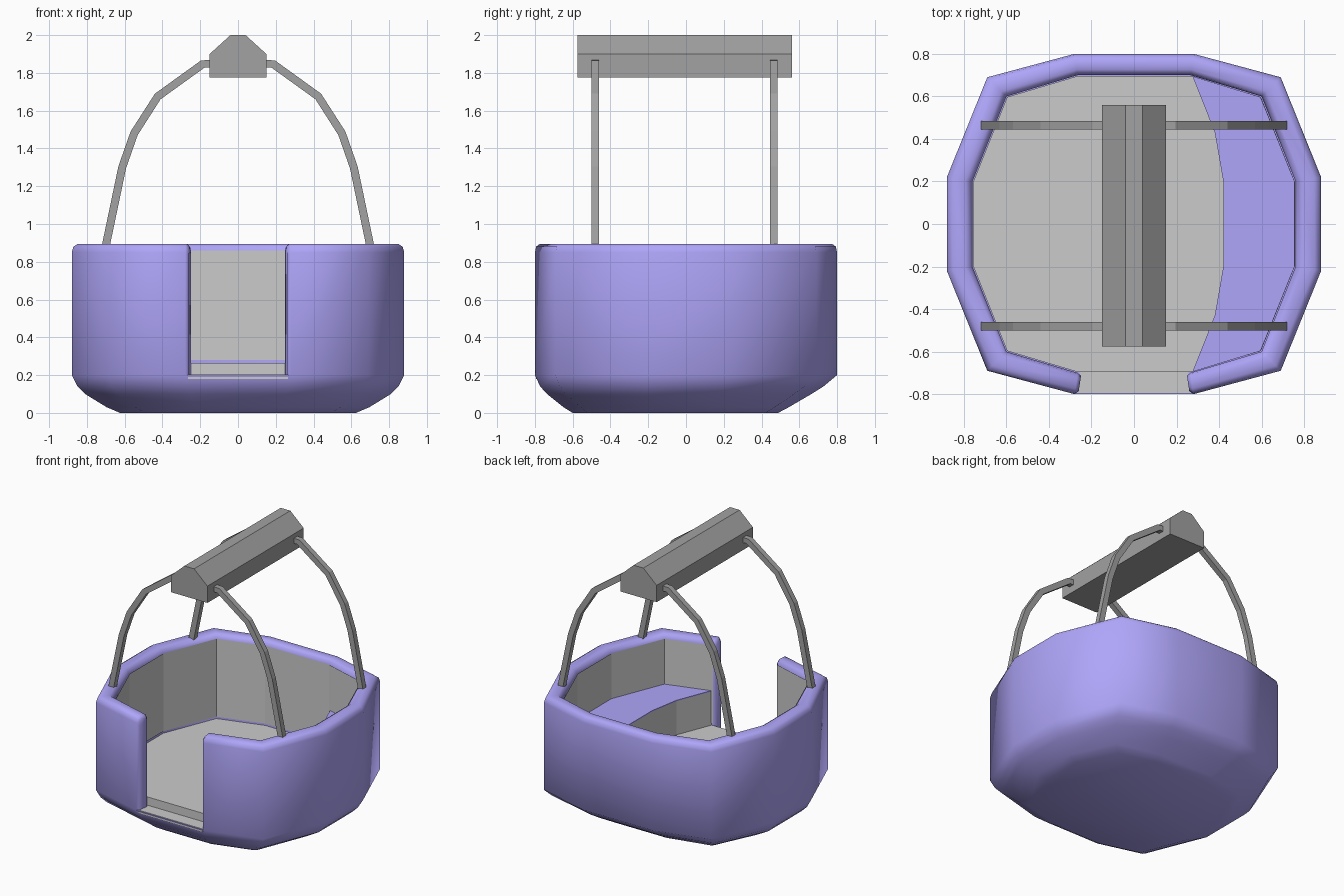
import bpy, bmesh, math
from mathutils import Vector

if "Cube" in bpy.data.objects:
    bpy.data.objects.remove(bpy.data.objects["Cube"])


def material(name, rgb):
    m = bpy.data.materials.new(name)
    m.diffuse_color = (*rgb, 1)
    m.use_nodes = True
    m.node_tree.nodes["Principled BSDF"].inputs["Base Color"].default_value = m.diffuse_color
    return m


PURPLE = material("purple", (0.43, 0.38, 0.95))
DARK = material("dark_grey", (0.36, 0.36, 0.36))


def finish(bm, name, mat=None, smooth=None):
    bmesh.ops.remove_doubles(bm, verts=bm.verts, dist=0.0005)
    bmesh.ops.recalc_face_normals(bm, faces=bm.faces)
    me = bpy.data.meshes.new(name)
    bm.to_mesh(me)
    bm.free()
    if smooth:
        me.shade_smooth()
        me.set_sharp_from_angle(angle=math.radians(smooth))
    if mat:
        me.materials.append(mat)
    ob = bpy.data.objects.new(name, me)
    bpy.context.collection.objects.link(ob)
    return ob


def prism(name, pts, a, b, axis="z", mat=None):
    """Extrude a 2D outline from a to b along y (outline in xz) or z (outline in xy)."""
    bm = bmesh.new()
    put = (lambda p, h: (p[0], h, p[1])) if axis == "y" else (lambda p, h: (p[0], p[1], h))
    lo = [bm.verts.new(put(p, a)) for p in pts]
    hi = [bm.verts.new(put(p, b)) for p in pts]
    bm.faces.new(lo)
    bm.faces.new(hi)
    for i in range(len(pts)):
        j = (i + 1) % len(pts)
        bm.faces.new((lo[i], lo[j], hi[j], hi[i]))
    return finish(bm, name, mat)


def outline(quarter):
    """Twelve-sided outline, starting right of the doorway and going round to its left."""
    right = [(x, -y) for x, y in quarter] + quarter[::-1]
    return [Vector(p) for p in right] + [Vector((-x, y)) for x, y in right[::-1]]


def grid(bm, rows, closed=False):
    vs = [[bm.verts.new(p) for p in r] for r in rows]
    for r, s in zip(vs, vs[1:]):
        n = len(r)
        for i in range(n if closed else n - 1):
            j = (i + 1) % n
            bm.faces.new((r[i], r[j], s[j], s[i]))
    return vs


OUT = outline([(0.28, 0.8), (0.69, 0.69), (0.88, 0.22)])
INN = outline([(0.265, 0.7), (0.6, 0.6), (0.76, 0.2)])

# Tub shell: bowl-shaped underside, then a wall with rounded rim and a front doorway
bm = bmesh.new()
bowl = []
for z, sx, front, back in ((0, 0.71, 0.75, 0.61), (0.03, 0.79, 0.81, 0.68),
                           (0.1, 0.92, 0.92, 0.83), (0.14, 0.965, 0.965, 0.91), (0.2, 1, 1, 1)):
    bowl.append([(p.x * sx, p.y * (front if p.y < 0 else back), z) for p in OUT])
rings = grid(bm, bowl, closed=True)
bm.faces.new(rings[0])
inner = [bm.verts.new((*p, 0.2)) for p in INN]
bm.faces.new(inner)
bm.faces.new((rings[-1][-1], rings[-1][0], inner[0], inner[-1]))

PROFILE = [(0, 0.2), (0, 0.85), (0.07, 0.88), (0.26, 0.895), (0.74, 0.895),
           (0.93, 0.88), (1, 0.85), (1, 0.2)]


def column(o, i, shift=0.0):
    k, drop = (0.72, 0.02) if shift else (1, 0)
    col = []
    for t, z in PROFILE:
        p = o.lerp(i, 0.5 + (t - 0.5) * k)
        col.append((p.x + shift, p.y, z - (drop if z > 0.2 else 0)))
    return col


cols = [column(OUT[0], INN[0], -0.018)]
cols += [column(o, i) for o, i in zip(OUT, INN)]
cols += [column(OUT[-1], INN[-1], 0.018)]
wall = grid(bm, cols)
bm.faces.new(wall[0])
bm.faces.new(wall[-1])
finish(bm, "tub_shell", PURPLE, smooth=60)

# Grey lining on the inside of the wall
bm = bmesh.new()
grid(bm, [[(*(p * 0.993), z) for p in INN] for z in (0.28, 0.86)])
finish(bm, "wall_lining")

# Floor and door sill
prism("floor", [p * 0.995 for p in INN], 0.19, 0.265)
prism("door_sill", [(-0.265, -0.795), (0.265, -0.795), (0.255, -0.69), (-0.255, -0.69)], 0.18, 0.203)

# Bench on the right side: grey base with purple top
half = [(0.42, 0.2), (0.38, 0.43), (0.275, 0.695), (0.595, 0.597), (0.755, 0.2)]
bench = half + [(x, -y) for x, y in half[::-1]]
prism("bench_base", bench, 0.25, 0.515)
prism("bench_top", bench, 0.515, 0.523, mat=PURPLE)

# Overhead beam
beam = [(0.15, 1.775), (0.15, 1.9), (0.04, 2.0)]
prism("hanger_beam", beam + [(-x, z) for x, z in beam[::-1]], -0.575, 0.56, "y", DARK)

# Four bent arms from rim to beam
path = [Vector(p) for p in ((0.705, 0.86), (0.613, 1.3), (0.55, 1.48), (0.425, 1.675),
                            (0.185, 1.848), (0.13, 1.848))]
left, right = [], []
for k, p in enumerate(path):
    d = (path[min(k + 1, len(path) - 1)] - path[max(k - 1, 0)]).normalized()
    n = Vector((d.y, -d.x)) * 0.021
    left.append(p - n)
    right.append(p + n)
arm = left + right[::-1]
for side, s in (("right", 1), ("left", -1)):
    for end, y in (("front", -0.48), ("back", 0.465)):
        prism(f"{end}_{side}_arm", [(p.x * s, p.y) for p in arm], y - 0.02, y + 0.02, "y", DARK)
